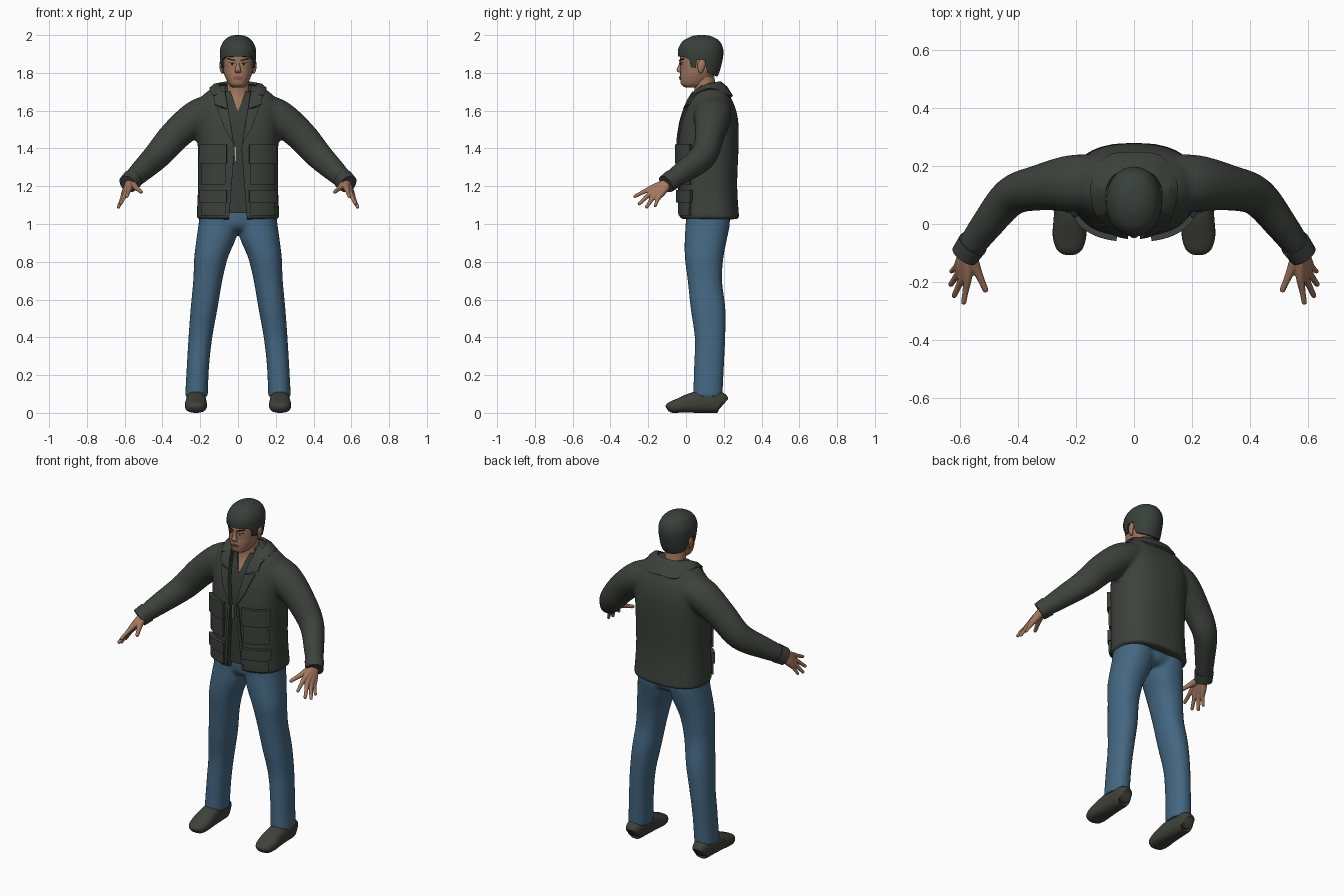
import bpy, bmesh, math
from mathutils import Vector
from mathutils.bvhtree import BVHTree

if "Cube" in bpy.data.objects:
    bpy.data.objects.remove(bpy.data.objects["Cube"])


def material(name, *rgb):
    m = bpy.data.materials.new(name)
    m.use_nodes = True
    m.diffuse_color = (*rgb, 1)
    bsdf = next(n for n in m.node_tree.nodes if n.type == "BSDF_PRINCIPLED")
    bsdf.inputs["Base Color"].default_value = (*rgb, 1)
    return m


JACKET = material("dark olive cloth", .047, .054, .045)
SHIRT = material("dark grey cloth", .042, .046, .04)
HAIR = material("dark hair", .04, .05, .043)
SKIN = material("skin", .36, .185, .115)
LIP = material("lip", .22, .095, .07)
JEANS = material("blue denim", .058, .135, .22)
SHOE = material("shoe leather", .05, .053, .042)
WHITE = material("eye white", .4, .36, .32)
DARK = material("brow and iris", .015, .012, .01)
METAL = material("zip metal", .4, .4, .4)


def spline(rows, steps=5):
    """Smooth curve through rows of numbers."""
    rows = [Vector(r) for r in rows]
    out = []
    for i in range(len(rows) - 1):
        a, b, c, d = (rows[max(i - 1, 0)], rows[i], rows[i + 1],
                      rows[min(i + 2, len(rows) - 1)])
        for k in range(steps):
            t = k / steps
            out.append(b + (c - a) * (t / 2) + (a * 2 - b * 5 + c * 4 - d) * (t * t / 2)
                       + (b * 3 - a - c * 3 + d) * (t ** 3 / 2))
    return out + [rows[-1]]


def loft(bm, rows, upright=False, seg=32, power=2.0, side=1):
    """Skin rounded rings (x, y, z, half width, half depth) into a closed body."""
    rows = spline(rows)
    centres = [Vector(r[:3]) for r in rows]
    rings = []
    for i, r in enumerate(rows):
        u, v = Vector((1, 0, 0)), Vector((0, 1, 0))
        if not upright:
            t = centres[min(i + 1, len(rows) - 1)] - centres[max(i - 1, 0)]
            u = t.cross(Vector((0, 0, 1))).normalized()
            v = u.cross(t).normalized()
        ring = []
        for k in range(seg):
            a = math.tau * k / seg
            c, s = math.cos(a), math.sin(a)
            p = (centres[i] + u * math.copysign(abs(c) ** (2 / power), c) * r[3]
                 + v * math.copysign(abs(s) ** (2 / power), s) * r[4])
            ring.append(bm.verts.new((p.x * side, p.y, p.z)))
        rings.append(ring)
    faces = [bm.faces.new(rings[0]), bm.faces.new(rings[-1])]
    for a, b in zip(rings, rings[1:]):
        faces += [bm.faces.new((a[k], a[k - 1], b[k - 1], b[k])) for k in range(seg)]
    bmesh.ops.recalc_face_normals(bm, faces=faces)


def bake(ob, *mods):
    """Apply modifiers and smooth the shading, keeping hard edges."""
    for kind, settings in mods:
        m = ob.modifiers.new(kind, kind)
        for key, value in settings.items():
            setattr(m, key, value)
    bpy.ops.object.select_all(action="DESELECT")
    bpy.context.view_layer.objects.active = ob
    ob.select_set(True)
    bpy.ops.object.convert(target="MESH")
    bpy.ops.object.shade_smooth_by_angle(angle=math.radians(40))
    return ob


def finish(name, bm, mat, *mods):
    me = bpy.data.meshes.new(name)
    bm.to_mesh(me)
    bm.free()
    me.materials.append(mat)
    ob = bpy.data.objects.new(name, me)
    bpy.context.collection.objects.link(ob)
    return bake(ob, *mods)


def solid(name, mat, rows, *mods, **kw):
    bm = bmesh.new()
    loft(bm, rows, **kw)
    return finish(name, bm, mat, *mods)


def fuse(size, smooth):
    return [("REMESH", dict(mode="VOXEL", voxel_size=size)),
            ("SMOOTH", dict(factor=.5, iterations=smooth))]


def cut(ob, outline, along, lo, hi):
    """Remove a prism with the given outline from an object."""
    bm = bmesh.new()
    place = (lambda p, d: (d, *p)) if along == "x" else (lambda p, d: (p[0], d, p[1]))
    f = bm.faces.new([bm.verts.new(place(p, lo)) for p in outline])
    ext = bmesh.ops.extrude_face_region(bm, geom=[f])["geom"]
    shift = Vector(place((0, 0), hi - lo))
    bmesh.ops.translate(bm, vec=shift, verts=[v for v in ext if isinstance(v, bmesh.types.BMVert)])
    bmesh.ops.recalc_face_normals(bm, faces=bm.faces)
    cutter = finish("cutter", bm, ob.data.materials[0])
    bake(ob, ("BOOLEAN", dict(object=cutter, operation="DIFFERENCE", solver="EXACT")))
    bpy.data.objects.remove(cutter)


def tree(ob):
    return BVHTree.FromObject(ob, bpy.context.evaluated_depsgraph_get())


MIRROR = ("MIRROR", dict(use_axis=(True, False, False)))


def plate(name, mat, target, corners, thick, mirror=True, n=8):
    """Lay a four-cornered (x, z) patch on the front of a surface."""
    a, b, c, d = (Vector(p) for p in corners)
    bm = bmesh.new()
    grid, y = [], 0
    for i in range(n + 1):
        row = []
        for j in range(n + 1):
            p = a.lerp(b, i / n).lerp(d.lerp(c, i / n), j / n)
            hit = target.ray_cast(Vector((p.x, -1, p.y)), Vector((0, 1, 0)))[0]
            y = hit.y if hit else y
            row.append(bm.verts.new((p.x, y, p.y)))
        grid.append(row)
    for r, s in zip(grid, grid[1:]):
        for j in range(n):
            bm.faces.new((r[j], s[j], s[j + 1], r[j + 1]))
    mods = [("SOLIDIFY", dict(thickness=2 * thick, offset=0))]
    return finish(name, bm, mat, *mods, *([MIRROR] if mirror else []))


def box(x0, x1, z0, z1):
    return (x0, z1), (x1, z1), (x1, z0), (x0, z0)


# Jeans: two legs and a seat fused together
bm = bmesh.new()
leg = [(.22, .115, .085, .06, .078), (.212, .122, .25, .059, .079), (.199, .127, .4, .063, .081),
       (.18, .117, .55, .071, .092), (.16, .1, .7, .077, .091), (.143, .096, .82, .089, .102),
       (.116, .105, .92, .104, .112), (.103, .115, 1, .106, .117), (.1, .115, 1.09, .1, .115)]
for side in (1, -1):
    loft(bm, leg, upright=True, power=2.2, side=side)
loft(bm, [(0, .115, .965, .12, .085), (0, .115, 1, .19, .112), (0, .115, 1.09, .2, .115)], upright=True)
finish("jeans", bm, JEANS, *fuse(.011, 4))

# Shoes
solid("shoes", SHOE, [(.222, .198, .045, .03, .035), (.222, .18, .055, .045, .055),
                      (.222, .11, .062, .051, .062), (.222, .03, .053, .055, .053),
                      (.223, -.04, .038, .058, .038), (.223, -.085, .028, .045, .028),
                      (.223, -.1, .02, .02, .014)], MIRROR, power=2.5)

# Jacket body and sleeves fused together
bm = bmesh.new()
loft(bm, [(0, .125, 1.025, .22, .157), (0, .117, 1.2, .212, .154), (0, .118, 1.4, .213, .16),
          (0, .123, 1.5, .216, .156), (0, .128, 1.58, .216, .143), (0, .13, 1.65, .205, .117),
          (0, .13, 1.7, .165, .087), (0, .13, 1.735, .095, .06)], upright=True, seg=48, power=2.5)
sleeve = [(.13, .14, 1.605, .1, .085), (.22, .14, 1.565, .098, .09), (.33, .125, 1.472, .079, .083),
          (.425, .095, 1.365, .068, .075), (.51, -.005, 1.283, .056, .062),
          (.58, -.1, 1.216, .045, .046)]
for side in (1, -1):
    loft(bm, sleeve, side=side)
jacket = finish("jacket", bm, JACKET, *fuse(.011, 6))
cloth = tree(jacket)
half = [(.05, 1), (.018, 1.4), (.05, 1.6), (.078, 1.78)]
cut(jacket, half + [(-x, z) for x, z in reversed(half)], "y", -.3, .08)
solid("cuffs", JACKET, [(.557, -.068, 1.238, .053, .053), (.584, -.106, 1.211, .049, .049)],
      MIRROR, power=2.3)

# Folded collar around the neck
bm = bmesh.new()
inner = spline([(0, .182, 1.748), (.065, .168, 1.748), (.098, .11, 1.735), (.08, .045, 1.695)])
outer = spline([(0, .243, 1.675), (.095, .228, 1.675), (.147, .13, 1.715), (.13, .03, 1.675)])
rows = [[bm.verts.new(p + Vector((0, 0, lift))) for p in
         (a, a.lerp(b, .5), b)] for a, b, lift in zip(inner, outer, [0] * len(inner))]
for r, s in zip(rows, rows[1:]):
    r[1].co.z += .012
    for j in (0, 1):
        bm.faces.new((r[j], s[j], s[j + 1], r[j + 1]))
finish("collar", bm, JACKET, MIRROR, ("SOLIDIFY", dict(thickness=.014, offset=0)))

# Lapels, pockets and flaps
plate("collar_points", JACKET, cloth, [(.068, 1.695), (.128, 1.69), (.122, 1.63), (.052, 1.605)], .012)
plate("lapels", JACKET, cloth, [(.051, 1.605), (.112, 1.615), (.068, 1.5), (.021, 1.42)], .011)
plate("front_edges", JACKET, cloth, [(.02, 1.42), (.035, 1.42), (.066, 1.035), (.049, 1.035)], .006)
for level, top, bottom, drop in (("chest", 1.42, 1.21, .1), ("hip", 1.18, 1.045, .065)):
    plate(level + "_pockets", JACKET, cloth, box(.065, .187, bottom, top - .01), .012)
    plate(level + "_flaps", JACKET, cloth, box(.058, .192, top - drop, top), .02)

# Shirt with an open neck
shirt = solid("shirt", SHIRT, [(0, .12, 1.058, .19, .133), (0, .117, 1.2, .19, .136),
                               (0, .118, 1.4, .19, .143), (0, .12, 1.5, .19, .136),
                               (0, .12, 1.58, .17, .12), (0, .115, 1.65, .12, .09),
                               (0, .11, 1.705, .076, .068)], upright=True, power=2.3)
placket = tree(shirt)
cut(shirt, [(0, 1.595), (.05, 1.73), (-.05, 1.73)], "y", -.3, .1)
plate("zip", METAL, placket, box(-.017, -.011, 1.33, 1.41), .008, mirror=False, n=3)

# Neck and head
solid("neck_and_chest", SKIN, [(0, .115, 1.5, .1, .105), (0, .11, 1.6, .1, .1), (0, .11, 1.65, .085, .077),
                               (0, .105, 1.695, .063, .06), (0, .095, 1.78, .058, .055)], upright=True)
head = solid("head", SKIN, [(0, .035, 1.722, .028, .035), (0, .04, 1.736, .046, .064),
                            (0, .05, 1.76, .06, .08), (0, .06, 1.79, .072, .091),
                            (0, .07, 1.82, .079, .1), (0, .073, 1.86, .083, .106),
                            (0, .077, 1.9, .085, .107), (0, .08, 1.94, .078, .095),
                            (0, .085, 1.97, .055, .065)], upright=True, power=2.2)
face = tree(head)
solid("nose", SKIN, [(0, -.022, 1.87, .008, .008), (0, -.029, 1.84, .01, .011), (0, -.035, 1.817, .015, .014),
                     (0, -.032, 1.806, .017, .012), (0, -.026, 1.8, .01, .005)], upright=True, seg=16)
solid("ears", SKIN, [(.082, .078, 1.798, .005, .006), (.087, .078, 1.812, .008, .014),
                     (.09, .082, 1.845, .009, .021), (.088, .084, 1.868, .005, .01)],
      MIRROR, upright=True, seg=16)

# Painted face details
plate("eyes", WHITE, face, [(.018, 1.849), (.044, 1.852), (.044, 1.846), (.018, 1.842)], .002)
plate("irises", DARK, face, box(.027, .035, 1.842, 1.852), .003, n=3)
plate("eyelids", DARK, face, [(.016, 1.853), (.048, 1.856), (.048, 1.852), (.016, 1.849)], .003)
plate("eyebrows", DARK, face, [(.012, 1.869), (.054, 1.879), (.056, 1.872), (.012, 1.861)], .004)
plate("upper_lip", LIP, face, [(0, 1.781), (.01, 1.782), (.026, 1.773), (0, 1.773)], .005)
plate("lower_lip", LIP, face, [(0, 1.772), (.024, 1.772), (.014, 1.764), (0, 1.763)], .004)

# Hair with a fringe, sideburns and a clear patch at the ears
hair = solid("hair", HAIR, [(0, .105, 1.755, .058, .05), (0, .085, 1.8, .083, .09), (0, .077, 1.84, .092, .11),
                            (0, .077, 1.89, .096, .12), (0, .078, 1.93, .094, .118),
                            (0, .08, 1.965, .078, .1), (0, .082, 1.985, .058, .072),
                            (0, .082, 1.997, .032, .04), (0, .082, 2, .01, .012)],
             upright=True, power=2.1)
cut(hair, [(-.3, 1.892), (-.01, 1.885), (.018, 1.87), (.025, 1.83), (.052, 1.825), (.058, 1.868),
           (.1, 1.868), (.112, 1.8), (.17, 1.778), (.4, 1.77), (.4, 1.6), (-.3, 1.6)], "x", -.3, .3)

# Hands: thumb and fingers run from the wrist and fuse into a palm
bm = bmesh.new()
wrist = Vector((.572, -.088, 1.222))
fingers = [((.543, -.16, 1.195), (.51, -.235, 1.168), .012), ((.575, -.19, 1.187), (.59, -.278, 1.143), .011),
           ((.592, -.184, 1.167), (.624, -.253, 1.102), .011), ((.605, -.168, 1.15), (.636, -.213, 1.084), .011),
           ((.612, -.147, 1.137), (.634, -.166, 1.09), .0095)]
for knuckle, tip, r in fingers:
    k, t = Vector(knuckle), Vector(tip)
    path = [(wrist, .024), (wrist.lerp(k, .6), .02), (k, r * 1.35), (k.lerp(t, .5), r),
            (k.lerp(t, .92), r * .85), (t, r * .4)]
    for side in (1, -1):
        loft(bm, [(*p, w, w) for p, w in path], seg=12, side=side)
finish("hands", bm, SKIN, *fuse(.004, 3))
